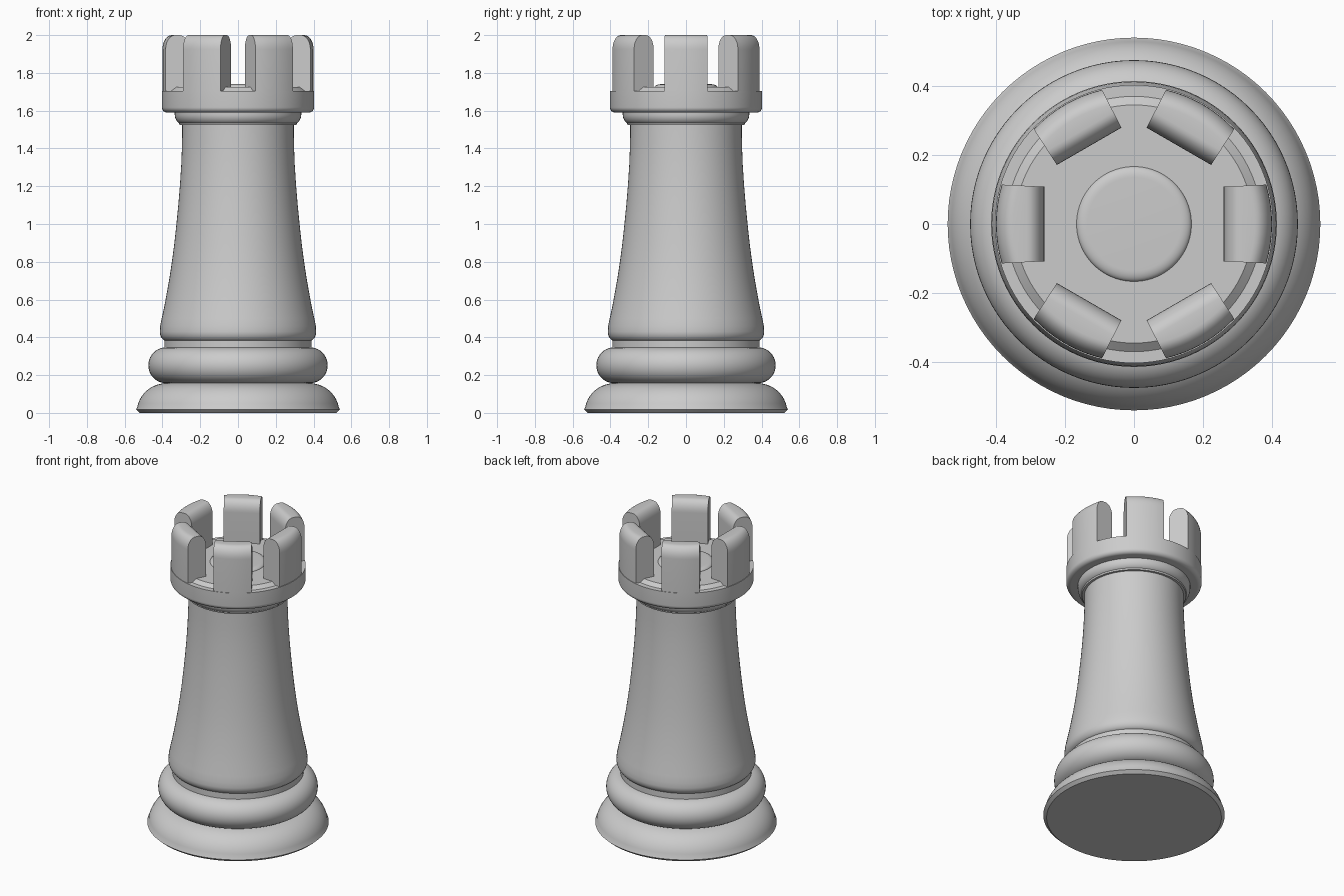
import bpy
import bmesh
from math import cos, sin, pi, sqrt, radians

if "Cube" in bpy.data.objects:
    bpy.data.objects.remove(bpy.data.objects["Cube"], do_unlink=True)

grey = bpy.data.materials.new("stone grey")
grey.use_nodes = True
COLOUR = (0.6, 0.6, 0.6, 1)
grey.diffuse_color = COLOUR
grey.node_tree.nodes["Principled BSDF"].inputs["Base Color"].default_value = COLOUR


def finish(name, bm, angle=35):
    bmesh.ops.recalc_face_normals(bm, faces=bm.faces)
    mesh = bpy.data.meshes.new(name)
    bm.to_mesh(mesh)
    bm.free()
    mesh.materials.append(grey)
    obj = bpy.data.objects.new(name, mesh)
    bpy.context.collection.objects.link(obj)
    bpy.ops.object.select_all(action='DESELECT')
    obj.select_set(True)
    bpy.context.view_layer.objects.active = obj
    bpy.ops.object.shade_smooth_by_angle(angle=radians(angle))
    return obj


def arc(r, z, rx, rz, start, end, steps=8):
    """Points on an elliptical arc, angles in degrees."""
    angles = [radians(start + (end - start) * i / steps) for i in range(steps + 1)]
    return [(r + rx * cos(a), z + rz * sin(a)) for a in angles]


def lathe(name, profile, segments=96):
    """Spin an (r, z) profile, starting and ending on the axis."""
    bm = bmesh.new()
    verts = [bm.verts.new((r, 0, z)) for r, z in profile]
    edges = [bm.edges.new(pair) for pair in zip(verts, verts[1:])]
    bmesh.ops.spin(bm, geom=verts + edges, cent=(0, 0, 0), axis=(0, 0, 1),
                   angle=2 * pi, steps=segments, use_merge=True)
    bmesh.ops.remove_doubles(bm, verts=bm.verts, dist=1e-5)
    return finish(name, bm)


# Foot and rounded ring
lathe("base", [(0, 0), (0.52, 0), (0.54, 0.018)]
      + arc(0.38, 0.0, 0.157, 0.157, 10, 80) + [(0.38, 0.16), (0, 0.16)])
lathe("base_ring", [(0, 0.157)] + arc(0.38, 0.252, 0.095, 0.095, -90, 90, 20) + [(0, 0.347)])
lathe("lower_neck", [(0, 0.34), (0.39, 0.34), (0.39, 0.385), (0, 0.385)])

# Tapered tower shaft
lathe("shaft", [(0, 0.38), (0.385, 0.38)] + arc(0.375, 0.43, 0.039, 0.05, -75, 0)
      + [(0.412, 0.46), (0.404, 0.5), (0.39, 0.565), (0.376, 0.64), (0.362, 0.72),
         (0.35, 0.8), (0.338, 0.89), (0.327, 0.99), (0.316, 1.1), (0.307, 1.21),
         (0.3, 1.32), (0.296, 1.43), (0.295, 1.54), (0, 1.54)])

# Collar and crown
lathe("collar", [(0, 1.525), (0.31, 1.525)] + arc(0.29, 1.58, 0.045, 0.052, -60, 0)
      + [(0.335, 1.6), (0, 1.6)])
lathe("crown", [(0, 1.59)] + arc(0.375, 1.618, 0.028, 0.028, -90, 0)
      + [(0.403, 1.705), (0.37, 1.705), (0.345, 1.725), (0, 1.725)])
lathe("crown_floor_disc", [(0, 1.72), (0.167, 1.72)]
      + arc(0.135, 1.722, 0.032, 0.018, 0, 90) + [(0, 1.74)])


# Battlements: flat inside, curved outside, rounded along the top
def battlement(index, turn):
    bm = bmesh.new()
    inner, radius, rows, corner = 0.26, 0.4, 8, 0.05
    rings = []
    for i in range(rows + 1):
        t = -1 + 2 * i / rows
        outer = sqrt(radius ** 2 - (0.115 * t) ** 2)
        section = [(inner, 1.69), (outer, 1.69)]
        section += arc(outer - corner, 1.925, corner, 0.075, 0, 90)
        section += arc(inner + corner, 1.925, corner, 0.075, 90, 180)
        ring = []
        for r, z in section:
            y = t * (0.108 + 0.007 * (r - inner) / (radius - inner))
            ring.append(bm.verts.new((r * cos(turn) - y * sin(turn),
                                      r * sin(turn) + y * cos(turn), z)))
        rings.append(ring)
    n = len(rings[0])
    for a, b in zip(rings, rings[1:]):
        for j in range(n):
            k = (j + 1) % n
            bm.faces.new((a[j], a[k], b[k], b[j]))
    bm.faces.new(rings[0])
    bm.faces.new(rings[-1])
    finish(f"battlement_{index}", bm)


for i in range(6):
    battlement(i + 1, i * pi / 3)
